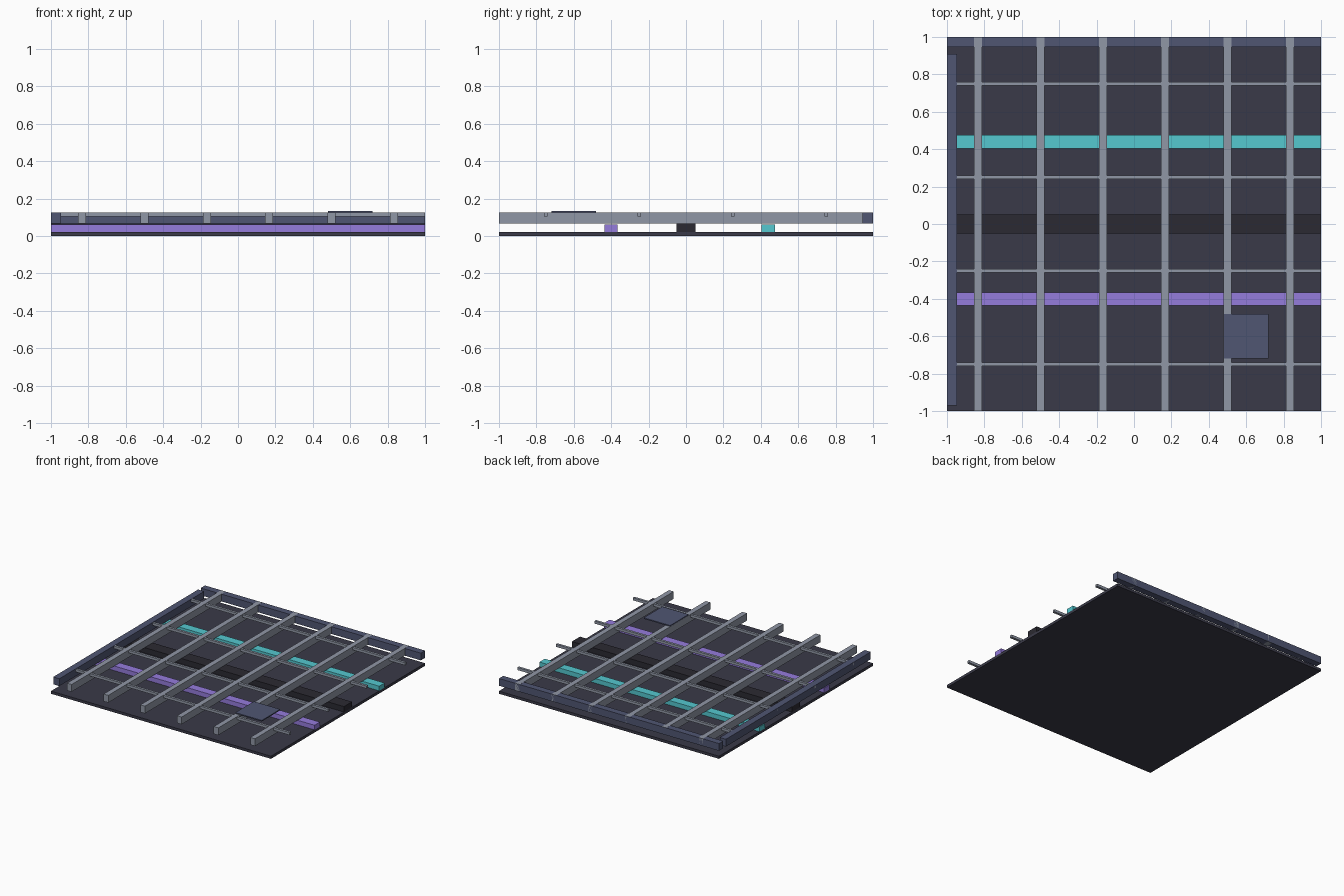
import bpy

if "Cube" in bpy.data.objects:
    bpy.data.objects.remove(bpy.data.objects["Cube"])


def material(name, rgb):
    m = bpy.data.materials.new(name)
    m.diffuse_color = (*rgb, 1)
    m.use_nodes = True
    m.node_tree.nodes["Principled BSDF"].inputs["Base Color"].default_value = m.diffuse_color
    return m


SLAB = material("slab_dark", (0.042, 0.042, 0.065))
TRIM = material("slate", (0.08, 0.093, 0.17))
METAL = material("metal_grey", (0.28, 0.31, 0.38))
CYAN = material("cyan", (0.09, 0.58, 0.63))
PURPLE = material("purple", (0.30, 0.20, 0.72))
DUCT = material("duct_black", (0.024, 0.023, 0.032))


def box(name, x, y, z, mat):
    """Box from (min, max) ranges on each axis."""
    ranges = (x, y, z)
    bpy.ops.mesh.primitive_cube_add(size=1, location=[(a + b) / 2 for a, b in ranges])
    ob = bpy.context.object
    ob.name = name
    ob.scale = [b - a for a, b in ranges]
    bpy.ops.object.transform_apply(location=False, rotation=False, scale=True)
    ob.data.materials.append(mat)
    return ob


# Base slab
box("base_slab", (-1, 1), (-1, 1), (0, 0.022), SLAB)

# Service runs lying on the slab
for name, y, half, top, mat in (("purple_conduit", -0.40, 0.035, 0.06, PURPLE),
                                ("central_duct", 0.0, 0.052, 0.067, DUCT),
                                ("cyan_conduit", 0.44, 0.035, 0.06, CYAN)):
    box(name, (-1, 1), (y - half, y + half), (0.022, top), mat)

# Edge trims along the back and left
box("back_trim", (-1, 1), (0.945, 1), (0.066, 0.1255), TRIM)
box("left_trim", (-1, -0.945), (-0.97, 0.91), (0.066, 0.1265), TRIM)

# Main beams, front to back
for i in range(6):
    x = -5 / 6 + i / 3
    box(f"main_beam_{i + 1}", (x - 0.021, x + 0.021), (-1, 1), (0.066, 0.126), METAL)

# Slim cross bars, left to right
for i in range(4):
    y = -0.75 + i * 0.5
    box(f"cross_bar_{i + 1}", (-1, 1), (y - 0.01, y + 0.01), (0.103, 0.1245), METAL)

# Access panel resting on the beams
box("access_panel", (0.48, 0.72), (-0.72, -0.48), (0.125, 0.134), TRIM)
